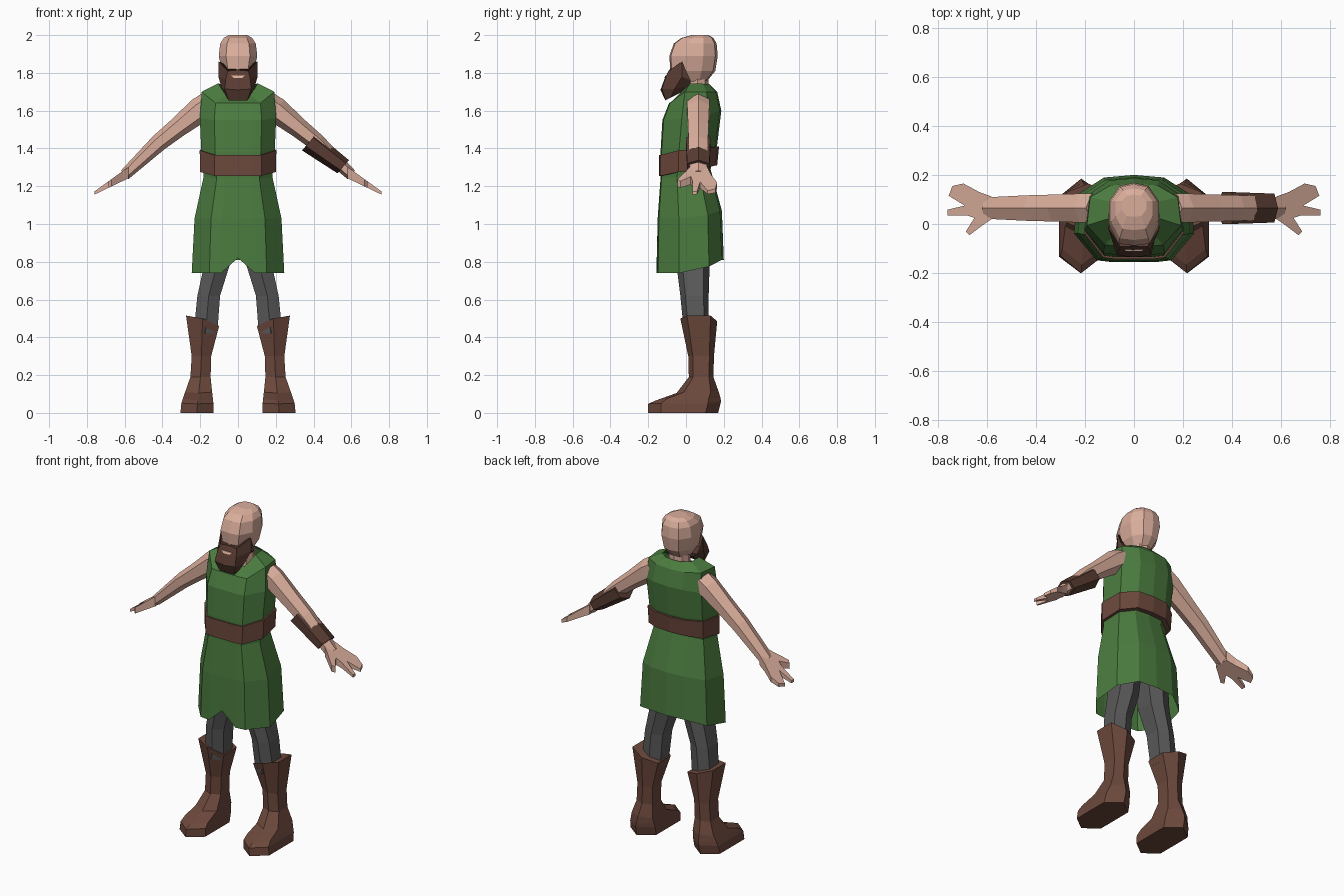
import bpy, bmesh
from math import sin, cos, pi
from mathutils import Vector


def material(name, rgb):
    m = bpy.data.materials.new(name)
    m.diffuse_color = (*rgb, 1)
    return m


SKIN = material("skin", (0.70, 0.42, 0.33))
GREEN = material("green_cloth", (0.07, 0.20, 0.05))
LEATHER = material("leather", (0.15, 0.065, 0.045))
DARK = material("dark_leather", (0.10, 0.045, 0.032))
GREY = material("grey_cloth", (0.10, 0.10, 0.10))


def loft(name, rings, mat, caps=(True, True), mirror=False):
    """Skin a list of equal-length point rings."""
    bm = bmesh.new()
    rows = [[bm.verts.new(p) for p in r] for r in rings]
    n = len(rows[0])
    for a, b in zip(rows, rows[1:]):
        for i in range(n):
            j = (i + 1) % n
            bm.faces.new((a[i], a[j], b[j], b[i]))
    if caps[0]:
        bm.faces.new(rows[0][::-1])
    if caps[1]:
        bm.faces.new(rows[-1])
    bmesh.ops.recalc_face_normals(bm, faces=bm.faces)
    me = bpy.data.meshes.new(name)
    bm.to_mesh(me)
    bm.free()
    me.materials.append(mat)
    ob = bpy.data.objects.new(name, me)
    bpy.context.collection.objects.link(ob)
    if mirror:
        ob.modifiers.new("mirror", 'MIRROR').use_mirror_merge = False
    return ob


def sym(half):
    """Complete a half ring (x >= 0) with its mirror image."""
    return half + [(-x, y, z) for x, y, z in reversed(half) if x > 1e-6]


def torso(w, yf, yb, zf, zs, zb, notch=0.0):
    """12-sided body section: half width, front/back y, front/side/back z."""
    m, d = (yf + yb) / 2, yb - yf
    return sym([(0, yf, zf + notch), (0.37 * w, yf, zf), (0.62 * w, yf + 0.02 * d, zf),
                (w, m - 0.17 * d, zs), (0.93 * w, m + 0.28 * d, (zs + zb) / 2),
                (0.5 * w, yb - 0.03 * d, zb), (0, yb, zb)])


# Tunic, open at hem and collar
loft("tunic", [torso(*r) for r in (
    (0.245, -0.155, 0.20, 0.74, 0.74, 0.81, 0.08),
    (0.230, -0.150, 0.19, 1.03, 1.03, 1.07),
    (0.182, -0.135, 0.13, 1.24, 1.25, 1.29),
    (0.195, -0.135, 0.165, 1.38, 1.40, 1.42),
    (0.202, -0.125, 0.187, 1.55, 1.56, 1.60),
    (0.192, -0.090, 0.165, 1.64, 1.70, 1.70),
    (0.105, -0.030, 0.125, 1.68, 1.745, 1.74))], GREEN, (False, False))

# Belt, tilted up at the back
loft("belt", [torso(*r) for r in (
    (0.170, -0.12, 0.13, 1.255, 1.275, 1.31),
    (0.200, -0.143, 0.165, 1.255, 1.275, 1.31),
    (0.203, -0.143, 0.175, 1.365, 1.39, 1.41),
    (0.170, -0.12, 0.14, 1.365, 1.39, 1.41))], LEATHER, (False, False))


# Head
def head_ring(w, yf, yb, z):
    m, d = (yf + yb) / 2, yb - yf
    return sym([(0, yf, z), (0.62 * w, yf + 0.03 * d, z), (w, m - 0.17 * d, z),
                (w, m + 0.2 * d, z), (0.58 * w, yb - 0.05 * d, z), (0, yb, z)])


loft("head", [head_ring(*r) for r in (
    (0.055, -0.03, 0.11, 1.755), (0.085, -0.083, 0.155, 1.81),
    (0.102, -0.088, 0.168, 1.89), (0.094, -0.065, 0.162, 1.955),
    (0.075, -0.025, 0.145, 1.985), (0.05, 0.03, 0.12, 2.0))], SKIN)

# Neck
loft("neck", [[(0.062 * cos(k * pi / 4), 0.06 + 0.058 * sin(k * pi / 4), z) for k in range(8)]
              for z in (1.62, 1.78)], SKIN)

# Beard jutting forward from the jaw
loft("beard", [sym(h) for h in (
    [(0, -0.090, 1.815), (0.055, -0.092, 1.81), (0.102, -0.02, 1.86), (0.102, 0.005, 1.80)],
    [(0, -0.115, 1.765), (0.065, -0.112, 1.765), (0.104, -0.02, 1.78), (0.092, 0.025, 1.76)],
    [(0, -0.135, 1.71), (0.070, -0.128, 1.715), (0.085, -0.06, 1.715), (0.06, 0.02, 1.735)],
    [(0, -0.110, 1.655), (0.050, -0.108, 1.655), (0.060, -0.08, 1.67), (0.05, -0.02, 1.70)])], DARK)

# Mouth
loft("mouth", [[(-0.036, y, 1.785), (0.036, y, 1.785), (0.02, y - 0.006, 1.772), (-0.02, y - 0.006, 1.772)]
               for y in (-0.09, -0.109)], SKIN)


# Arms: six-sided sections square to the arm direction
def arm_ring(x, z, r, ry):
    c, up = Vector((x, 0.065, z)), Vector((0.65, 0, 0.76))
    return [c + up * r * sin(a) + Vector((0, ry * cos(a), 0))
            for a in (k * pi / 3 + pi / 6 for k in range(6))]


loft("arm", [arm_ring(*r) for r in (
    (0.15, 1.635, 0.070, 0.068), (0.20, 1.605, 0.068, 0.068), (0.32, 1.51, 0.053, 0.063),
    (0.42, 1.43, 0.046, 0.060), (0.60, 1.26, 0.030, 0.050))], SKIN, mirror=True)

# Bracer on one forearm only
loft("bracer", [arm_ring(*r) for r in (
    (0.378, 1.435, 0.060, 0.075), (0.557, 1.303, 0.046, 0.068))], DARK)

# Hand: flat mitten outline with thumb and split fingers, thinner at the tips
outline = [(0.58, 0.02), (0.61, 0.0), (0.67, -0.045), (0.685, -0.03), (0.65, 0.025), (0.68, 0.035),
           (0.76, 0.035), (0.76, 0.058), (0.69, 0.075), (0.755, 0.115), (0.74, 0.155),
           (0.695, 0.165), (0.63, 0.13), (0.58, 0.112)]
loft("hand", [[(x, y, 1.272 - 0.6 * (x - 0.58) + s * (0.03 - 0.12 * (x - 0.58))) for x, y in outline]
              for s in (-1, 1)], SKIN, mirror=True)


# Legs and boots: six-sided sections with a front and a back corner
def leg_ring(xi, xo, yf, yb, zf, zb=None, zi=None, zo=None):
    zb, zi, zo = (zf if v is None else v for v in (zb, zi, zo))
    c, k = (xi + xo) / 2, 0.18 * (yb - yf)
    return [(c, yf, zf), (xo, yf + k, zo), (xo, yb - k, zo),
            (c, yb, zb), (xi, yb - k, zi), (xi, yf + k, zi)]


loft("leg", [leg_ring(*r) for r in (
    (0.015, 0.165, -0.06, 0.13, 1.0), (0.045, 0.18, -0.05, 0.125, 0.78),
    (0.095, 0.215, -0.03, 0.12, 0.62), (0.11, 0.235, -0.01, 0.12, 0.42))], GREY, mirror=True)

loft("boot", [leg_ring(*r) for r in (
    (0.130, 0.305, -0.20, 0.170, 0),
    (0.130, 0.300, -0.20, 0.185, 0.048, 0.06, 0.05, 0.05),
    (0.133, 0.292, -0.165, 0.183, 0.064, 0.08, 0.075, 0.075),
    (0.137, 0.280, -0.05, 0.170, 0.105, 0.12, 0.11, 0.11),
    (0.145, 0.252, 0.015, 0.145, 0.19),
    (0.142, 0.245, 0.012, 0.148, 0.30),
    (0.100, 0.275, -0.03, 0.165, 0.50, 0.485, 0.46, 0.515))], LEATHER, mirror=True)
